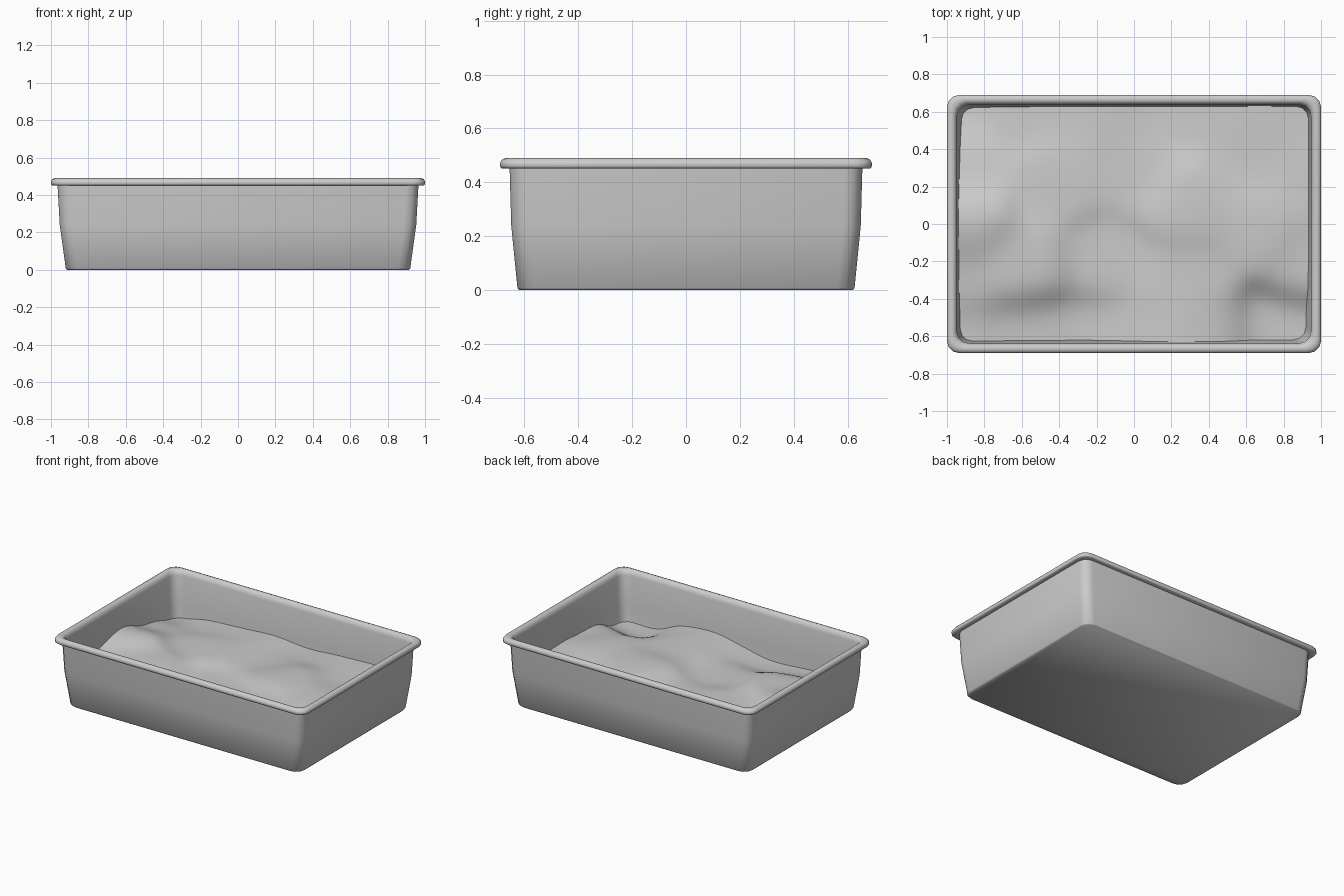
import bpy, bmesh, math

if "Cube" in bpy.data.objects:
    bpy.data.objects.remove(bpy.data.objects["Cube"])


def rounded_loop(hx, hy, r, segments=3):
    """Counter-clockwise rounded rectangle outline."""
    pts = []
    for k, (sx, sy) in enumerate([(1, 1), (-1, 1), (-1, -1), (1, -1)]):
        for i in range(segments + 1):
            a = math.pi / 2 * (k + i / segments)
            pts.append((sx * (hx - r) + r * math.cos(a), sy * (hy - r) + r * math.sin(a)))
    return pts


def finish(name, bm, angle):
    bmesh.ops.recalc_face_normals(bm, faces=bm.faces)
    mesh = bpy.data.meshes.new(name)
    bm.to_mesh(mesh)
    bm.free()
    obj = bpy.data.objects.new(name, mesh)
    bpy.context.collection.objects.link(obj)
    bpy.ops.object.select_all(action='DESELECT')
    obj.select_set(True)
    bpy.context.view_layer.objects.active = obj
    bpy.ops.object.shade_smooth_by_angle(angle=math.radians(angle))
    return obj


# Tray: outer wall, rolled rim, inner wall (half width, half depth, z)
profile = [
    (0.915, 0.62, 0.0), (0.921, 0.626, 0.008), (0.953, 0.649, 0.24),
    (0.965, 0.655, 0.455), (0.995, 0.685, 0.452), (1.0, 0.69, 0.458),
    (1.0, 0.69, 0.472), (0.993, 0.683, 0.485), (0.98, 0.67, 0.49),
    (0.965, 0.656, 0.488), (0.953, 0.645, 0.478), (0.947, 0.638, 0.455),
    (0.935, 0.631, 0.24), (0.90, 0.607, 0.025),
]
bm = bmesh.new()
rings = [[bm.verts.new((x, y, z)) for x, y in rounded_loop(hx, hy, 0.065)]
         for hx, hy, z in profile]
for a, b in zip(rings, rings[1:]):
    for i in range(len(a)):
        j = (i + 1) % len(a)
        bm.faces.new((a[i], a[j], b[j], b[i]))
bm.faces.new(rings[0][::-1])
bm.faces.new(rings[-1])
finish("litter_tray", bm, 60)

# Sand: gentle dunes blended from a few sample heights (x, y, z)
heights = [
    (-.94, .63, .15), (-.63, .63, .20), (-.39, .63, .21), (-.15, .63, .23),
    (.10, .63, .20), (.38, .63, .22), (.69, .63, .23), (.94, .63, .22),
    (-.94, .32, .22), (-.94, 0, .31), (-.94, -.28, .24), (-.94, -.63, .20),
    (-.63, -.63, .18), (-.48, -.63, .155), (-.2, -.63, .145), (.01, -.63, .20),
    (.25, -.63, .245), (.42, -.63, .21), (.74, -.63, .125), (.94, -.63, .14),
    (.94, -.21, .22), (.94, .25, .23), (.3, .1, .26), (-.6, -.25, .26),
    (-.15, -.2, .20), (-.4, .25, .23), (.7, 0, .25), (.3, -.3, .23),
    (0, .3, .22), (.65, .35, .22),
]


def sand_z(x, y):
    total = weight = 0.0
    for px, py, pz in heights:
        w = math.exp(-((x - px) ** 2 + (y - py) ** 2) / (2 * 0.13 ** 2)) + 1e-7
        total += w * pz
        weight += w
    return total / weight


HX, HY, R = 0.937, 0.633, 0.065
bm = bmesh.new()
bmesh.ops.create_grid(bm, x_segments=56, y_segments=40, size=1)
for v in bm.verts:
    x, y = v.co.x * HX, v.co.y * HY
    # pull the grid corners inside the rounded tray corners
    dx, dy = abs(x) - (HX - R), abs(y) - (HY - R)
    if dx > 0 and dy > 0:
        d = math.hypot(dx, dy)
        s = max(dx, dy) / d
        x = math.copysign(HX - R + dx * s, x)
        y = math.copysign(HY - R + dy * s, y)
    z = sand_z(x, y)
    # follow the taper of the wall
    k = 1 - max(0, 0.24 - z) * 0.12
    v.co = (x * k, y * k, z)
sand = finish("sand", bm, 60)
if sand.data.polygons[0].normal.z < 0:
    sand.data.flip_normals()
